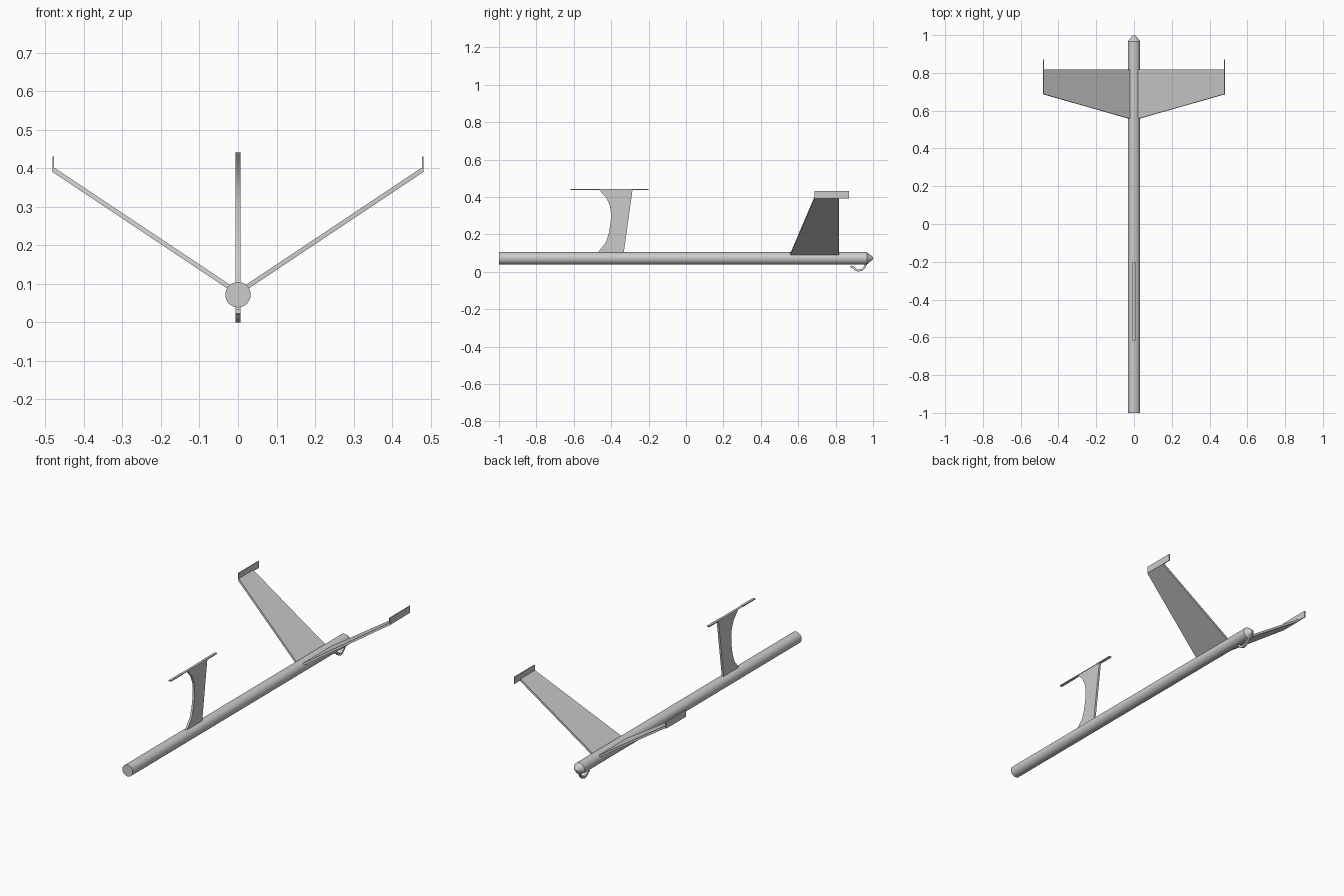
import bpy, bmesh, math
from mathutils import Vector, Matrix

cube = bpy.data.objects.get("Cube")
if cube:
    bpy.data.objects.remove(cube)

grey = bpy.data.materials.new("light grey")
grey.use_nodes = True
colour = (0.6, 0.6, 0.6, 1)
grey.diffuse_color = colour
grey.node_tree.nodes["Principled BSDF"].inputs["Base Color"].default_value = colour


def add_object(name, bm, smooth=False):
    bmesh.ops.recalc_face_normals(bm, faces=bm.faces)
    mesh = bpy.data.meshes.new(name)
    bm.to_mesh(mesh)
    bm.free()
    mesh.materials.append(grey)
    obj = bpy.data.objects.new(name, mesh)
    bpy.context.collection.objects.link(obj)
    if smooth:
        bpy.ops.object.select_all(action="DESELECT")
        obj.select_set(True)
        bpy.context.view_layer.objects.active = obj
        bpy.ops.object.shade_smooth_by_angle(angle=math.radians(30))
    return obj


def slab(name, outline, offset, smooth=False):
    """Extrude a closed 3D outline by an offset, centred on the outline."""
    bm = bmesh.new()
    offset = Vector(offset)
    face = bm.faces.new([bm.verts.new(Vector(p) - offset / 2) for p in outline])
    new = bmesh.ops.extrude_face_region(bm, geom=[face])["geom"]
    verts = [v for v in new if isinstance(v, bmesh.types.BMVert)]
    bmesh.ops.translate(bm, verts=verts, vec=offset)
    return add_object(name, bm, smooth)


def lathe_part(name, y0, y1, r0, r1):
    bm = bmesh.new()
    bmesh.ops.create_cone(bm, cap_ends=True, segments=32, radius1=r0, radius2=r1, depth=y1 - y0)
    place = Matrix.Translation((0, (y0 + y1) / 2, 0.072)) @ Matrix.Rotation(-math.pi / 2, 4, "X")
    bmesh.ops.transform(bm, matrix=place, verts=bm.verts)
    return add_object(name, bm, True)


# Long tube and its pointed tail
lathe_part("body_tube", -1, 0.967, 0.033, 0.033)
lathe_part("tail_cone", 0.967, 1, 0.033, 0.006)

# Raised wings with upright tips
for side, label in ((1, "left"), (-1, "right")):
    root, tip = (0.02 * side, 0.09), (0.479 * side, 0.396)
    outline = [(root[0], 0.556, root[1]), (tip[0], 0.687, tip[1]),
               (tip[0], 0.818, tip[1]), (root[0], 0.818, root[1])]
    slab(label + "_wing", outline, (-0.0065 * side, 0, 0.0098))
    x = 0.4795 * side
    slab(label + "_wing_tip", [(x, 0.687, 0.392), (x, 0.871, 0.392),
                               (x, 0.871, 0.431), (x, 0.687, 0.431)], (0.005, 0, 0))

# Pylon with a concave front edge
pylon = [(-0.473, 0.1), (-0.43, 0.155), (-0.413, 0.205), (-0.403, 0.26), (-0.401, 0.31),
         (-0.406, 0.35), (-0.425, 0.395), (-0.465, 0.438), (-0.286, 0.438), (-0.333, 0.1)]
slab("pylon", [(0, y, z) for y, z in pylon], (0.012, 0, 0), True)

# Narrow plates on top of the pylon
for label, y0, y1, thick in (("front", -0.617, -0.508, 0.006),
                             ("middle", -0.508, -0.318, 0.003),
                             ("rear", -0.318, -0.2, 0.006)):
    slab(label + "_top_plate", [(-0.007, y0, 0.44), (0.007, y0, 0.44),
                                (0.007, y1, 0.44), (-0.007, y1, 0.44)], (0, 0, thick))

# Curved tail hook, a ribbon bent along a path
path = [(0.965, 0.05), (0.955, 0.025), (0.94, 0.011), (0.92, 0.006), (0.905, 0.013),
        (0.897, 0.023), (0.88, 0.029)]
points = [Vector(p) for p in path]
upper, lower = [], []
for i, p in enumerate(points):
    along = (points[min(i + 1, len(points) - 1)] - points[max(i - 1, 0)]).normalized()
    normal = Vector((-along.y, along.x)) * 0.006
    upper.append(p - normal)
    lower.append(p + normal)
slab("tail_hook", [(0, p.x, p.y) for p in upper + lower[::-1]], (0.012, 0, 0), True)
